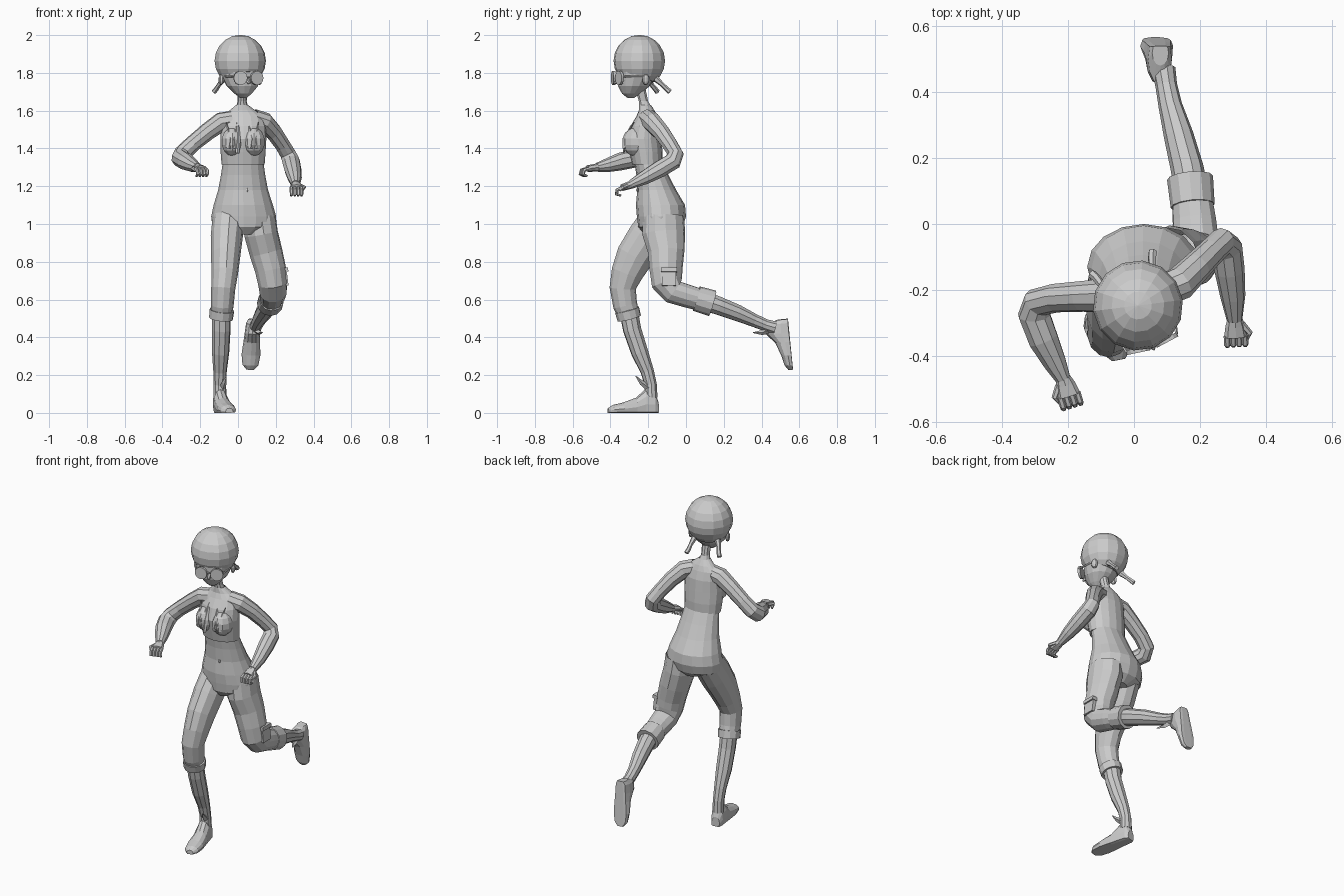
import bpy, bmesh, math
from mathutils import Vector, Matrix

def finish(name, bm, mat=None):
    if mat:
        bm.transform(mat)
    bmesh.ops.recalc_face_normals(bm, faces=bm.faces)
    me = bpy.data.meshes.new(name)
    bm.to_mesh(me)
    bm.free()
    ob = bpy.data.objects.new(name, me)
    bpy.context.collection.objects.link(ob)
    return ob

def skin_rings(bm, rings, caps):
    vs = [[bm.verts.new(p) for p in r] for r in rings]
    n = len(vs[0])
    for a, b in zip(vs, vs[1:]):
        for i in range(n):
            bm.faces.new((a[i], a[(i + 1) % n], b[(i + 1) % n], b[i]))
    if caps[0]:
        bm.faces.new(vs[0])
    if caps[1]:
        bm.faces.new(vs[-1])

def loft(name, pts, n=10, flat=False, caps=(True, True), mat=None):
    """Tube through (x, y, z, r1[, r2]); rings are level if flat, else square to the path."""
    P = [Vector(p[:3]) for p in pts]
    u, rings = Vector((1, 0.13, 0)), []
    for i, p in enumerate(pts):
        if flat:
            u, v = Vector((1, 0, 0)), Vector((0, 1, 0))
        else:
            t = Vector()
            if i > 0:
                t += (P[i] - P[i - 1]).normalized()
            if i < len(P) - 1:
                t += (P[i + 1] - P[i]).normalized()
            t.normalize()
            u = (u - t * t.dot(u)).normalized()
            v = t.cross(u)
        r2 = p[4] if len(p) > 4 else p[3]
        rings.append([P[i] + u * p[3] * math.cos(a) + v * r2 * math.sin(a)
                      for a in (2 * math.pi * k / n for k in range(n))])
    bm = bmesh.new()
    skin_rings(bm, rings, caps)
    return finish(name, bm, mat)

def ball(name, loc, scale, mat=None, seg=10, rings=7):
    bm = bmesh.new()
    bmesh.ops.create_uvsphere(bm, u_segments=seg, v_segments=rings, radius=1)
    m = Matrix.Translation(loc) @ Matrix.Diagonal((*scale, 1))
    return finish(name, bm, mat @ m if mat else m)

def foot(name, heel, fwd, up):
    f, u = Vector(fwd).normalized(), Vector(up).normalized()
    s = f.cross(u)
    rings = []
    for d, w, h in [(0, .025, .06), (.02, .036, .12), (.07, .04, .125), (.12, .044, .08),
                    (.19, .05, .055), (.245, .042, .042), (.27, .02, .025)]:
        rings.append([Vector(heel) + f * d + s * w * math.cos(a) + u * h * max(0, .35 + .65 * math.sin(a))
                      for a in (2 * math.pi * k / 12 for k in range(12))])
    bm = bmesh.new()
    skin_rings(bm, rings, (True, True))
    finish(name, bm)

def hand(name, wrist, fwd, thumb_side):
    w, f = Vector(wrist), Vector(fwd).normalized()
    s = f.cross(Vector((0, 0, 1))).normalized()
    d = f.cross(s).normalized()          # palm direction, pointing down
    if d.z > 0:
        d = -d
    loft(name + "_palm", [(*w, .022), (*(w + f * .025), .03, .02), (*(w + f * .06), .036, .018)], 8)
    for i in range(4):                   # curled fingers
        b = w + f * .055 + s * (i - 1.5) * .018
        loft(f"{name}_finger_{i + 1}", [(*b, .01), (*(b + f * .03 + d * .004), .01),
             (*(b + f * .04 + d * .025), .009), (*(b + f * .02 + d * .038), .007)], 6)
    b = w + f * .02 + s * thumb_side * .02
    loft(name + "_thumb", [(*b, .011), (*(b + f * .03 + s * thumb_side * .022), .01),
                           (*(b + f * .055 + s * thumb_side * .012 + d * .01), .006)], 6)

# Torso: hips and waist, then the cropped shirt with its hem step, then the neck
loft("hips_and_waist", [(.03, -.14, .945, .07, .08), (.03, -.135, .985, .165, .118),
     (.03, -.13, 1.04, .172, .13), (.028, -.135, 1.1, .157, .13), (.027, -.155, 1.18, .132, .103),
     (.027, -.178, 1.26, .117, .085), (.027, -.2, 1.33, .107, .074)], 16, True, (True, False))
loft("shirt", [(.027, -.205, 1.315, .114, .08), (.027, -.212, 1.38, .119, .088),
     (.028, -.222, 1.45, .122, .092), (.028, -.215, 1.52, .118, .078),
     (.026, -.208, 1.57, .108, .055), (.024, -.208, 1.6, .07, .042),
     (.022, -.217, 1.63, .032, .032)], 16, True, (True, False))
loft("neck", [(.022, -.215, 1.62, .032, .033), (.022, -.225, 1.65, .024, .026),
     (.024, -.24, 1.71, .026, .028)], 10, True, (False, False))
for side, x in (("left", -.03), ("right", .085)):
    ball(f"{side}_bust", (x, -.272, 1.435), (.06, .066, .075))
    for k, dx in enumerate((-.02, .015)):  # sharp folds in the shirt front
        loft(f"{side}_shirt_fold_{k + 1}", [(x + dx, -.325, 1.4, .014, .01), (x + dx * .6, -.328, 1.45, .011, .008),
             (x + dx * 1.6, -.275, 1.54, .002)], 4)
loft("shirt_front_tie", [(.0, -.29, 1.52, .006), (.0, -.322, 1.45, .014, .006), (-.003, -.33, 1.375, .01, .005)], 4)
ball("belly_button", (.05, -.258, 1.18), (.01, .006, .01), None, 6, 4)

# Standing leg, cuff and shoe
loft("standing_leg_trouser", [(-.05, -.14, 1.03, .085, .1), (-.06, -.205, .93, .085, .105),
     (-.066, -.27, .83, .078, .1), (-.07, -.312, .74, .07, .085), (-.078, -.335, .66, .064, .07),
     (-.083, -.322, .57, .06, .064), (-.087, -.303, .52, .056, .058)], 12, caps=(False, False))
loft("standing_leg_cuff", [(-.085, -.312, .545, .055), (-.085, -.312, .545, .066),
     (-.09, -.3, .5, .064), (-.09, -.3, .5, .05)], 12)
loft("standing_shin", [(-.088, -.3, .52, .05), (-.088, -.285, .44, .049), (-.092, -.245, .32, .046),
     (-.095, -.205, .22, .036), (-.096, -.187, .15, .033), (-.095, -.185, .08, .035)], 10)
foot("standing_shoe", (-.1, -.148, .0), (.2, -.97, 0), (-.06, 0, 1))
loft("standing_sock_flap", [(-.085, -.195, .13, .02), (-.073, -.235, .16, .013), (-.062, -.266, .195, .002)], 4)

# Trailing leg, cuff, pocket and shoe
loft("trailing_leg_trouser", [(.11, -.12, 1.04, .09, .11), (.122, -.118, .95, .09, .115),
     (.148, -.105, .85, .088, .097), (.172, -.106, .76, .083, .088), (.183, -.1, .69, .078, .085),
     (.187, -.065, .64, .073, .068), (.183, .01, .617, .067, .062), (.174, .1, .592, .06, .058)],
     12, caps=(False, False))
loft("trailing_leg_cuff", [(.178, .055, .605, .05), (.178, .055, .605, .067),
     (.17, .14, .58, .07), (.17, .14, .58, .05)], 12)
loft("trailing_shin", [(.174, .1, .592, .052), (.161, .17, .568, .05), (.135, .27, .53, .045),
     (.11, .36, .49, .036), (.098, .42, .465, .033), (.09, .47, .45, .036)], 10)
foot("trailing_shoe", (.08, .54, .498), (-.06, .1, -1), (0, -1, -.1))
loft("trailing_sock_flap", [(.095, .44, .44, .02), (.112, .4, .425, .013), (.13, .355, .425, .002)], 4)
for nm, size, z in (("pocket", (.025, .075, .085), .715), ("pocket_flap", (.032, .083, .022), .757)):
    bm = bmesh.new()
    bmesh.ops.create_cube(bm, size=1)
    finish(nm, bm, Matrix.Translation((.25, -.09, z)) @ Matrix.Rotation(-.12, 4, 'Y')
           @ Matrix.Diagonal((*size, 1)))

# Arms and hands
loft("left_arm", [(-.03, -.215, 1.55, .05), (-.09, -.218, 1.54, .052), (-.16, -.22, 1.49, .047),
     (-.24, -.225, 1.425, .044), (-.292, -.238, 1.375, .046), (-.303, -.275, 1.347, .05),
     (-.275, -.35, 1.33, .047), (-.24, -.42, 1.31, .036), (-.215, -.47, 1.3, .024)], 10, caps=(False, True))
hand("left_hand", (-.215, -.465, 1.3), (.3, -.95, -.12), 1)
loft("right_arm", [(.08, -.205, 1.56, .05), (.14, -.18, 1.54, .052), (.19, -.13, 1.485, .046),
     (.235, -.085, 1.42, .042), (.265, -.055, 1.37, .043), (.281, -.072, 1.33, .048),
     (.29, -.14, 1.29, .046), (.3, -.22, 1.245, .038), (.305, -.29, 1.21, .024)], 10, caps=(False, True))
hand("right_hand", (.306, -.285, 1.21), (.05, -.93, -.3), -1)

# Head, turned a little to one side
H = Matrix.Translation((.013, -.25, 0)) @ Matrix.Rotation(math.radians(20), 4, 'Z')
loft("face", [(0, -.045, 1.668, .018), (0, -.042, 1.69, .045, .05), (0, -.028, 1.73, .083, .085),
     (0, -.015, 1.78, .105, .103), (0, -.005, 1.84, .115, .115)], 14, True, (True, False), H)
bm = bmesh.new()
bmesh.ops.create_uvsphere(bm, u_segments=14, v_segments=10, radius=.137,
                          matrix=Matrix.Translation((0, .003, 1.864)))
cut = bmesh.ops.bisect_plane(bm, geom=bm.verts[:] + bm.edges[:] + bm.faces[:], plane_co=(0, -.13, 1.81),
                             plane_no=(0, .065, .22), clear_inner=True)
bmesh.ops.holes_fill(bm, edges=[e for e in bm.edges if e.is_boundary])
finish("hair", bm, H)
loft("nose", [(0, -.1, 1.765, .012), (0, -.132, 1.748, .009), (0, -.14, 1.742, .003)], 6, mat=H)
for side, s in (("left", -1), ("right", 1)):
    ball(f"{side}_ear", (s * .108, .0, 1.765), (.014, .02, .03), H, 8, 5)
    loft(f"{side}_lens", [(s * .045, -.118, 1.773, .037), (s * .047, -.132, 1.773, .037)], 14, mat=H)
    loft(f"{side}_glasses_arm", [(s * .08, -.118, 1.78, .005), (s * .108, .0, 1.782, .005)], 5, mat=H)
    loft(f"{side}_pigtail", [(s * .068, .07, 1.77, .018), (s * .082, .1, 1.74, .012),
         (s * .09, .125, 1.715, .013), (s * .098, .14, 1.7, .014)], 6, mat=H)
loft("glasses_bridge", [(-.012, -.125, 1.778, .004), (.012, -.125, 1.778, .004)], 5, mat=H)
